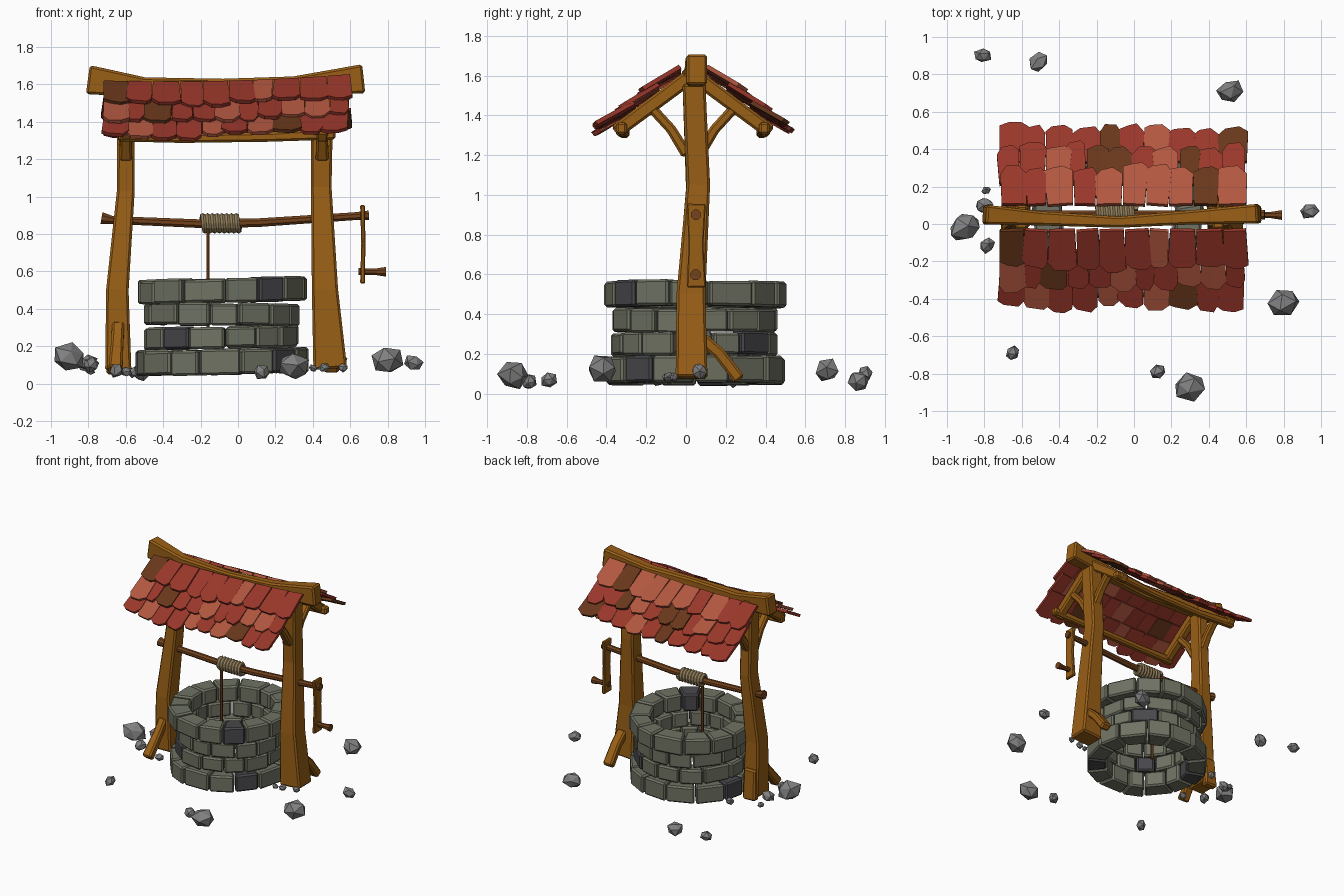
import bpy, bmesh, random
from math import sin, cos, pi, radians, sqrt
from mathutils import Vector, Matrix

if "Cube" in bpy.data.objects:
    bpy.data.objects.remove(bpy.data.objects["Cube"])

random.seed(7)
rnd = random.uniform


def material(name, r, g, b):
    m = bpy.data.materials.new(name)
    m.diffuse_color = (r, g, b, 1)
    m.use_nodes = True
    m.node_tree.nodes["Principled BSDF"].inputs["Base Color"].default_value = m.diffuse_color
    return m


WOOD = material("wood", .32, .115, .008)
DARK_WOOD = material("dark_wood", .17, .055, .012)
ROPE = material("rope", .30, .22, .11)
STONE = material("stone", .16, .17, .125)
DARK_STONE = material("dark_stone", .065, .065, .072)
ROCK = material("rock", .22, .22, .225)
RED = material("red_tile", .32, .038, .023)
LIGHT_RED = material("light_red_tile", .44, .095, .05)
BROWN = material("brown_tile", .14, .038, .011)


def finish(bm, name, mats, bevel=0):
    bmesh.ops.recalc_face_normals(bm, faces=bm.faces[:])
    me = bpy.data.meshes.new(name)
    bm.to_mesh(me)
    bm.free()
    ob = bpy.data.objects.new(name, me)
    bpy.context.collection.objects.link(ob)
    for m in mats:
        me.materials.append(m)
    if bevel:
        mod = ob.modifiers.new("bevel", "BEVEL")
        mod.width, mod.segments = bevel, 1
        mod.limit_method, mod.angle_limit = "ANGLE", radians(40)
    return ob


def loft(bm, rings, mat=0):
    """Skin a stack of equal-sized rings and cap both ends."""
    rs = [[bm.verts.new(p) for p in ring] for ring in rings]
    n = len(rs[0])
    faces = [bm.faces.new((p[i], p[(i + 1) % n], q[(i + 1) % n], q[i]))
             for p, q in zip(rs, rs[1:]) for i in range(n)]
    faces += [bm.faces.new(rs[0]), bm.faces.new(rs[-1])]
    for f in faces:
        f.material_index = mat


def sweep(name, stations, side, mat=WOOD, n=4, bevel=.012):
    """Beam or rod through stations (x, y, z, width along side, depth)."""
    pts = [Vector(s[:3]) for s in stations]
    k = sqrt(2) if n == 4 else 1
    rings = []
    for i, s in enumerate(stations):
        t = (pts[min(i + 1, len(pts) - 1)] - pts[max(i - 1, 0)]).normalized()
        a = Vector(side)
        a = (a - t * a.dot(t)).normalized()
        b = t.cross(a)
        rings.append([pts[i] + k / 2 * (a * s[3] * cos(c) + b * s[4] * sin(c))
                      for c in [(j + .5) * 2 * pi / n for j in range(n)]])
    bm = bmesh.new()
    loft(bm, rings)
    return finish(bm, name, [mat], bevel if n == 4 else 0)


X, Y = (1, 0, 0), (0, 1, 0)

# Well wall: four courses of bricks, a few of them dark
CX, CY = -.085, .045
courses = [(.05, .185, .46, (-35, 170)), (.19, .305, .42, (-118, 50)),
           (.312, .43, .42, ()), (.435, .562, .46, (-63,))]
for c, (z0, z1, ro, dark) in enumerate(courses):
    bm = bmesh.new()
    n = 14
    cuts = [(i + .45 * (c % 2) + rnd(-.14, .14)) * 360 / n - 180 for i in range(n)]
    cuts.append(cuts[0] + 360)
    for a0, a1 in zip(cuts, cuts[1:]):
        r1, ri = ro + rnd(-.008, .008), .31 + rnd(-.008, .008)
        lo, hi = z0 + rnd(-.005, .004), z1 + rnd(-.006, .006)
        rings = []
        for z in (lo, hi):
            ring = []
            for r, a in ((ri, a0 + .8), (r1, a0 + .6), (r1, a1 - .6), (ri, a1 - .8)):
                x, y = r * cos(radians(a)), r * sin(radians(a))
                ring.append((CX + x, CY + y, z + .022 * x * (1 if c != 2 else -.3)))
            rings.append(ring)
        loft(bm, rings, int(any(a0 <= d + k < a1 for d in dark for k in (0, 360))))
    finish(bm, f"brick_course_{c + 1}", [STONE, DARK_STONE], .012)

# Posts
sweep("left_post", [(-.64, .03, .07, .14, .155), (-.645, .025, .5, .12, .14),
                    (-.6, .06, 1.03, .095, .12), (-.6, .04, 1.56, .09, .115)], X)
sweep("right_post", [(.493, .028, .08, .18, .16), (.465, .025, .5, .14, .145),
                     (.445, .062, 1.05, .11, .118), (.45, .04, 1.56, .12, .115)], X)

# Foot braces
sweep("left_foot_brace", [(-.64, -.02, .32, .065, .06), (-.645, -.09, .22, .065, .06),
                          (-.655, -.21, .07, .075, .07)], X)
sweep("right_foot_brace", [(.5, .08, .28, .075, .06), (.5, .17, .2, .075, .06),
                           (.5, .27, .07, .08, .06)], X)
sweep("left_foot_block", [(-.65, .11, .05, .11, .06), (-.645, .1, .29, .1, .045)], X)

# Ridge beam
sweep("ridge_beam", [(-.8, .05, 1.625, .105, .155), (-.5, .03, 1.585, .075, .105),
                     (-.08, .01, 1.58, .06, .1), (.3, .035, 1.59, .075, .105),
                     (.67, .055, 1.63, .105, .155)], Y)

# Roof frame on both slopes
YR = .035
for s, face in ((-1, "front"), (1, "back")):
    for x, end in ((-.6, "left"), (.45, "right")):
        sweep(f"{face}_{end}_rafter", [(x, YR + s * .02, 1.59, .065, .075),
                                       (x, YR + s * .39, 1.315, .065, .07)], X)
        sweep(f"{face}_{end}_brace", [(x, YR + s * .03, 1.2, .07, .055),
                                      (x, YR + s * .11, 1.33, .06, .05),
                                      (x, YR + s * .22, 1.45, .06, .05)], X)
    sweep(f"{face}_eave_beam", [(-.64, YR + s * .36, 1.325, .055, .06),
                                (-.3, YR + s * .345, 1.312, .05, .05),
                                (.15, YR + s * .345, 1.318, .05, .05),
                                (.52, YR + s * .36, 1.335, .055, .06)], Y)

# Roof tiles: three overlapping rows per slope
SLOPE = radians(38.5)
for s, face in ((-1, "front"), (1, "back")):
    for row, (top, low) in enumerate(((0, .235), (.14, .375), (.29, .51))):
        bm = bmesh.new()
        n = 10 + row % 2
        xs = [-.72 + 1.31 * i / n + rnd(-.018, .018) for i in range(n + 1)]
        for x0, x1 in zip(xs, xs[1:]):
            w, mid = x1 - x0, (x0 + x1) / 2
            length, lift = low - top + rnd(-.02, .02), rnd(.028, .046)
            cl, cr, twist = rnd(.02, .055), rnd(.02, .055), rnd(-.06, .06)
            outline = [(-.47 * w, 0), (.47 * w, 0), (.53 * w, length - cr),
                       (rnd(.15, .35) * w, length), (rnd(-.35, -.15) * w, length - rnd(0, .015)),
                       (-.53 * w, length - cl)]
            rings = []
            for h in (0, .022):
                ring = []
                for u, v in outline:
                    x = mid + u - twist * v
                    d = top + v + twist * u
                    nrm = h + lift * v / length + twist * .12 * u / w
                    warp = .015 * x / .6 - .018 * (1 - ((x + .07) / .66) ** 2)
                    ring.append((x, YR + s * (.06 + d * cos(SLOPE) + nrm * sin(SLOPE)),
                                 1.622 - d * sin(SLOPE) + nrm * cos(SLOPE) + warp))
                rings.append(ring)
            loft(bm, rings, random.choices((0, 1, 2), (6, 3, 1.3))[0])
        finish(bm, f"{face}_tile_row_{row + 1}", [RED, LIGHT_RED, BROWN])

# Winding axle, crank and handle
sweep("axle", [(-.73, .05, .885, .07, .07), (-.67, .05, .875, .045, .045),
               (-.2, .05, .855, .05, .05), (.1, .05, .86, .05, .05),
               (.62, .05, .895, .045, .045), (.7, .05, .9, .055, .055)], Y, DARK_WOOD, 8)
sweep("crank_arm", [(.666, .052, .535, .026, .095), (.67, .05, .75, .022, .075),
                    (.666, .052, .955, .026, .095)], X, WOOD, 4, .006)
sweep("crank_handle", [(.645, .048, .6, .04, .04), (.73, .048, .598, .036, .036),
                       (.79, .048, .598, .056, .056)], Y, DARK_WOOD, 8)

# Rope coil and hanging rope
TURNS, STEP = 8, 12
coil = []
for i in range(TURNS * STEP + 1):
    a = 2 * pi * i / STEP
    coil.append((-.195 + .205 * i / (TURNS * STEP), .05 + .04 * cos(a),
                 .857 + .04 * sin(a), .03, .03))
sweep("rope_coil", coil, X, ROPE, 6)
sweep("hanging_rope", [(-.16, .02, .85, .02, .02), (-.16, .02, .15, .02, .02)],
      X, DARK_WOOD, 6)

# Scattered rocks: x, y, z, radius
rocks = [(-.81, .9, .1, .052), (-.51, .87, .065, .066), (.51, .71, .12, .076),
         (.94, .07, .11, .056), (.8, -.42, .125, .098), (.3, -.87, .095, .1),
         (.13, -.79, .06, .05), (-.65, -.69, .07, .048), (-.905, -.02, .14, .1),
         (-.785, -.115, .1, .05), (-.8, .1, .11, .055), (-.79, .18, .07, .03),
         (.46, -.09, .085, .034), (.4, -.1, .085, .026), (.56, -.06, .085, .03),
         (-.6, -.14, .065, .036), (-.56, .24, .06, .036)]
for i, (x, y, z, r) in enumerate(rocks):
    bm = bmesh.new()
    bmesh.ops.create_icosphere(bm, subdivisions=1, radius=r)
    for v in bm.verts:
        v.co *= rnd(.82, 1.1)
    turn = Matrix.Rotation(rnd(.2, .9), 4, 'Z') @ Matrix.Rotation(rnd(-.3, .3), 4, 'Y')
    bm.transform(Matrix.Translation((x, y, z)) @ turn @ Matrix.Diagonal((1, .8, .82, 1))
                 @ Matrix.Rotation(rnd(0, 6), 4, 'X'))
    finish(bm, f"rock_{i + 1}", [ROCK])
